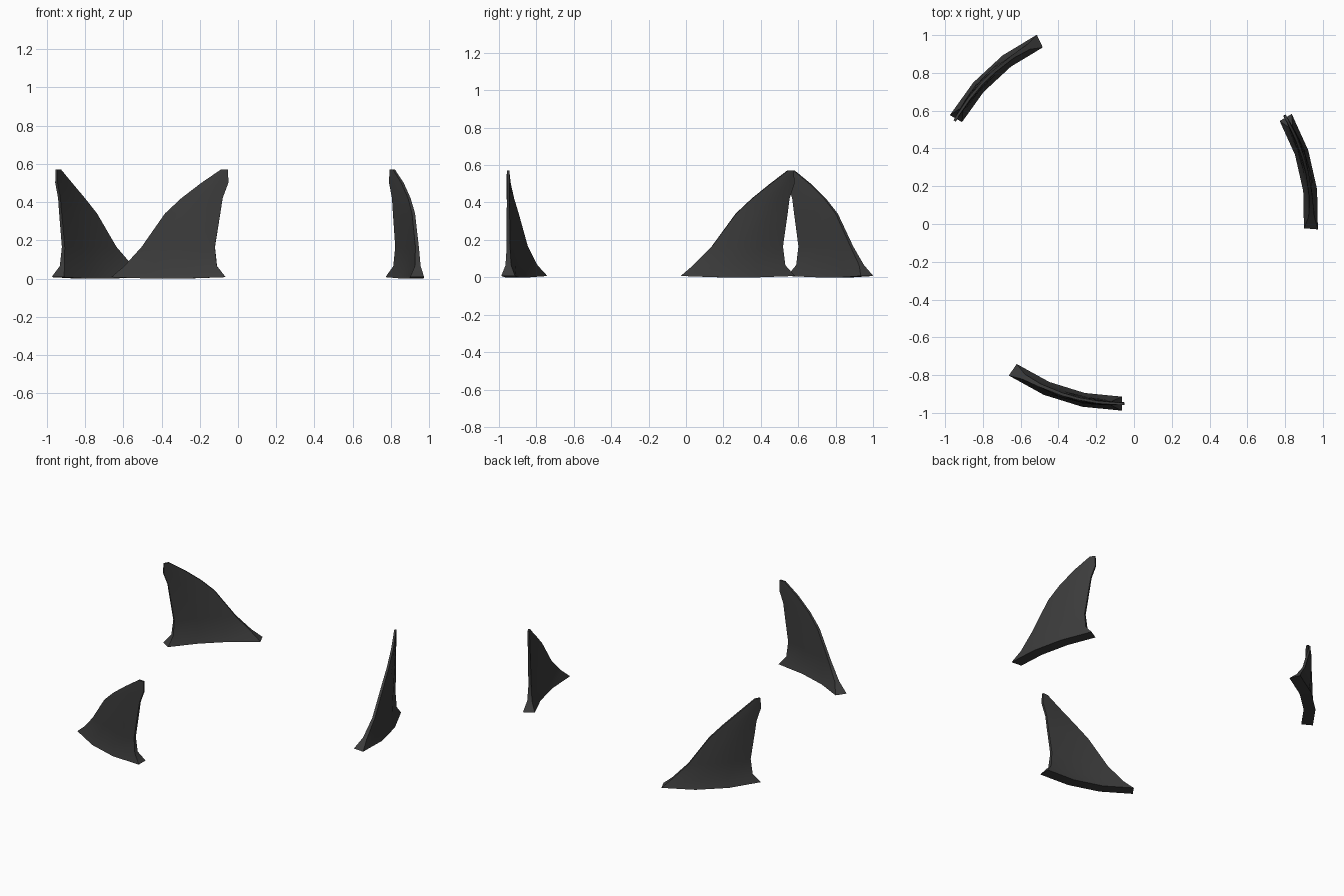
import bpy, bmesh
from math import radians, cos, sin

if "Cube" in bpy.data.objects:
    bpy.data.objects.remove(bpy.data.objects["Cube"])

CENTRE = (-0.068, 0.057, 0.0)
RADIUS = 1.008
COLS = 4          # three straight segments along the arc
# height, leading-edge angle, trailing-edge angle, half thickness at edge, at middle
ROWS = [
    (0.007, -34.7, 0.2, 0.037, 0.037),
    (0.065, -31.0, -2.4, 0.015, 0.021),
    (0.165, -25.4, -3.0, 0.009, 0.018),
    (0.34, -18.0, -1.4, 0.008, 0.014),
    (0.42, -13.0, -0.7, 0.007, 0.011),
    (0.50, -7.0, 1.0, 0.007, 0.009),
    (0.57, -1.2, 0.9, 0.006, 0.007),
]

mat = bpy.data.materials.new("dark_grey")
mat.diffuse_color = (0.045, 0.045, 0.045, 1)
mat.use_nodes = True
mat.node_tree.nodes["Principled BSDF"].inputs["Base Color"].default_value = mat.diffuse_color


def fin_mesh():
    bm = bmesh.new()
    rings = []
    for i, (z, lead, trail, edge, mid) in enumerate(ROWS):
        outer, inner = [], []
        for c in range(COLS):
            a = radians(lead + (trail - lead) * c / (COLS - 1))
            inside = 0 < c < COLS - 1
            half = mid if inside else edge
            h = 0.0 if i == 0 and inside else z
            for side, sign in ((outer, 1), (inner, -1)):
                r = RADIUS + sign * half
                side.append(bm.verts.new((r * cos(a), r * sin(a), h)))
        rings.append(outer + inner[::-1])
    # Walls between rows
    n = 2 * COLS
    for low, high in zip(rings, rings[1:]):
        for j in range(n):
            k = (j + 1) % n
            bm.faces.new((low[j], low[k], high[k], high[j]))
    # Underside and tip caps
    for ring in (rings[0], rings[-1]):
        for c in range(COLS - 1):
            bm.faces.new((ring[c], ring[c + 1], ring[n - 2 - c], ring[n - 1 - c]))
    bmesh.ops.recalc_face_normals(bm, faces=bm.faces)
    me = bpy.data.meshes.new("fin")
    bm.to_mesh(me)
    bm.free()
    me.materials.append(mat)
    return me


# Three curved fins spaced evenly round a circle
mesh = fin_mesh()
for i, name in enumerate(("fin_right", "fin_back_left", "fin_front")):
    ob = bpy.data.objects.new(name, mesh)
    ob.location = CENTRE
    ob.rotation_euler.z = radians(30 + 120 * i)
    bpy.context.collection.objects.link(ob)

bpy.context.view_layer.objects.active = ob
ob.select_set(True)
bpy.ops.object.shade_smooth_by_angle(angle=radians(40))
